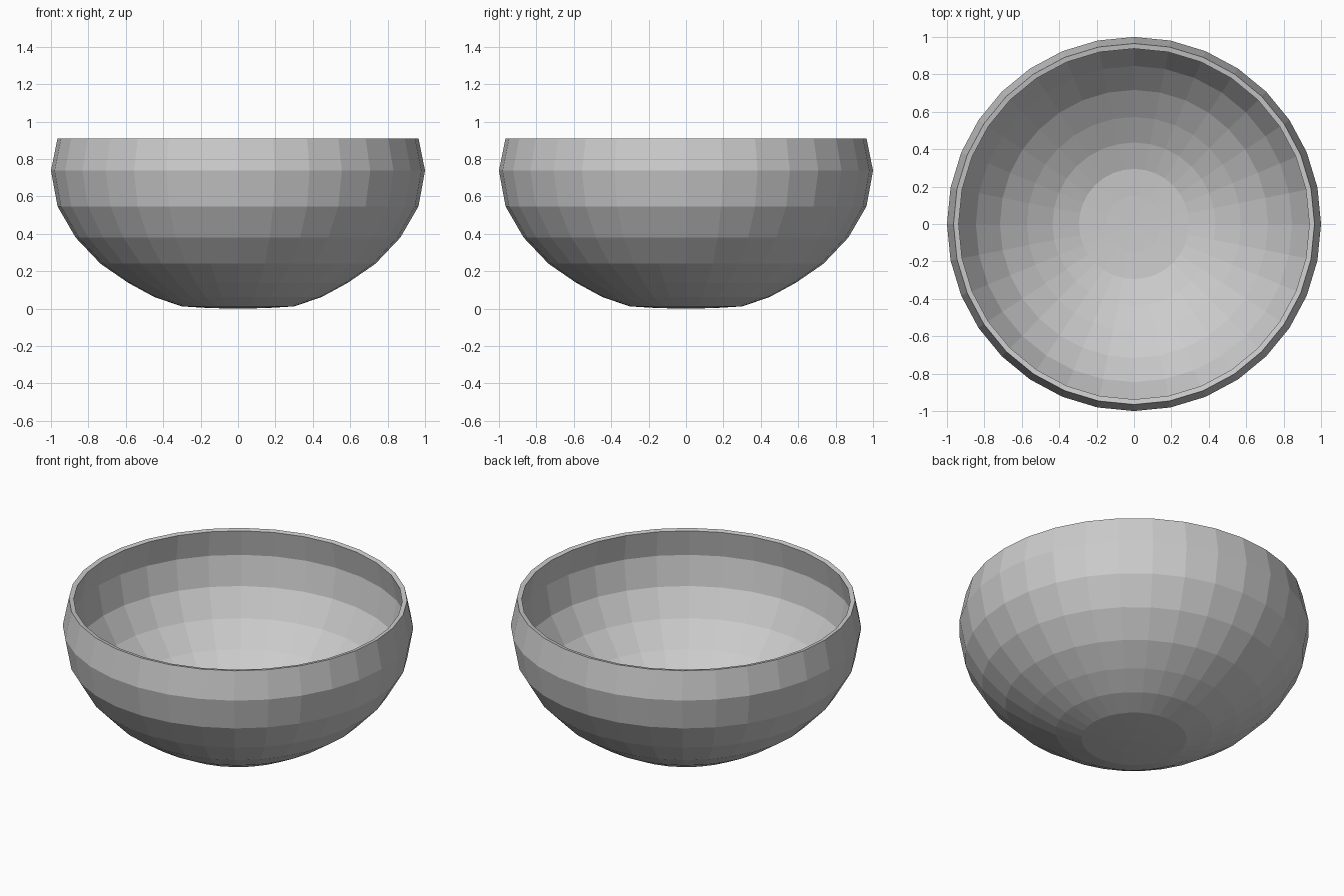
import bpy, bmesh, math

if "Cube" in bpy.data.objects:
    bpy.data.objects.remove(bpy.data.objects["Cube"])

SIDES = 32
# Outer profile of the bowl: (radius, height) from the base to the rim
PROFILE = [(0.15, 0.003), (0.30, 0.012), (0.447, 0.062), (0.587, 0.138), (0.735, 0.24),
           (0.868, 0.38), (0.965, 0.547), (1.0, 0.738), (0.965, 0.91)]

# Spin the profile into a faceted shell
bm = bmesh.new()
rings = [[bm.verts.new((r * math.cos(2 * math.pi * i / SIDES),
                        r * math.sin(2 * math.pi * i / SIDES), z))
          for i in range(SIDES)] for r, z in PROFILE]
centre = bm.verts.new((0, 0, 0))
for i in range(SIDES):
    j = (i + 1) % SIDES
    bm.faces.new((centre, rings[0][j], rings[0][i]))
    for low, high in zip(rings, rings[1:]):
        bm.faces.new((low[i], low[j], high[j], high[i]))

mesh = bpy.data.meshes.new("bowl")
bm.to_mesh(mesh)
bm.free()
bowl = bpy.data.objects.new("bowl", mesh)
bpy.context.collection.objects.link(bowl)

# Wall thickness grows inward
wall = bowl.modifiers.new("wall", 'SOLIDIFY')
wall.thickness = 0.028
wall.offset = -1
wall.use_even_offset = True
